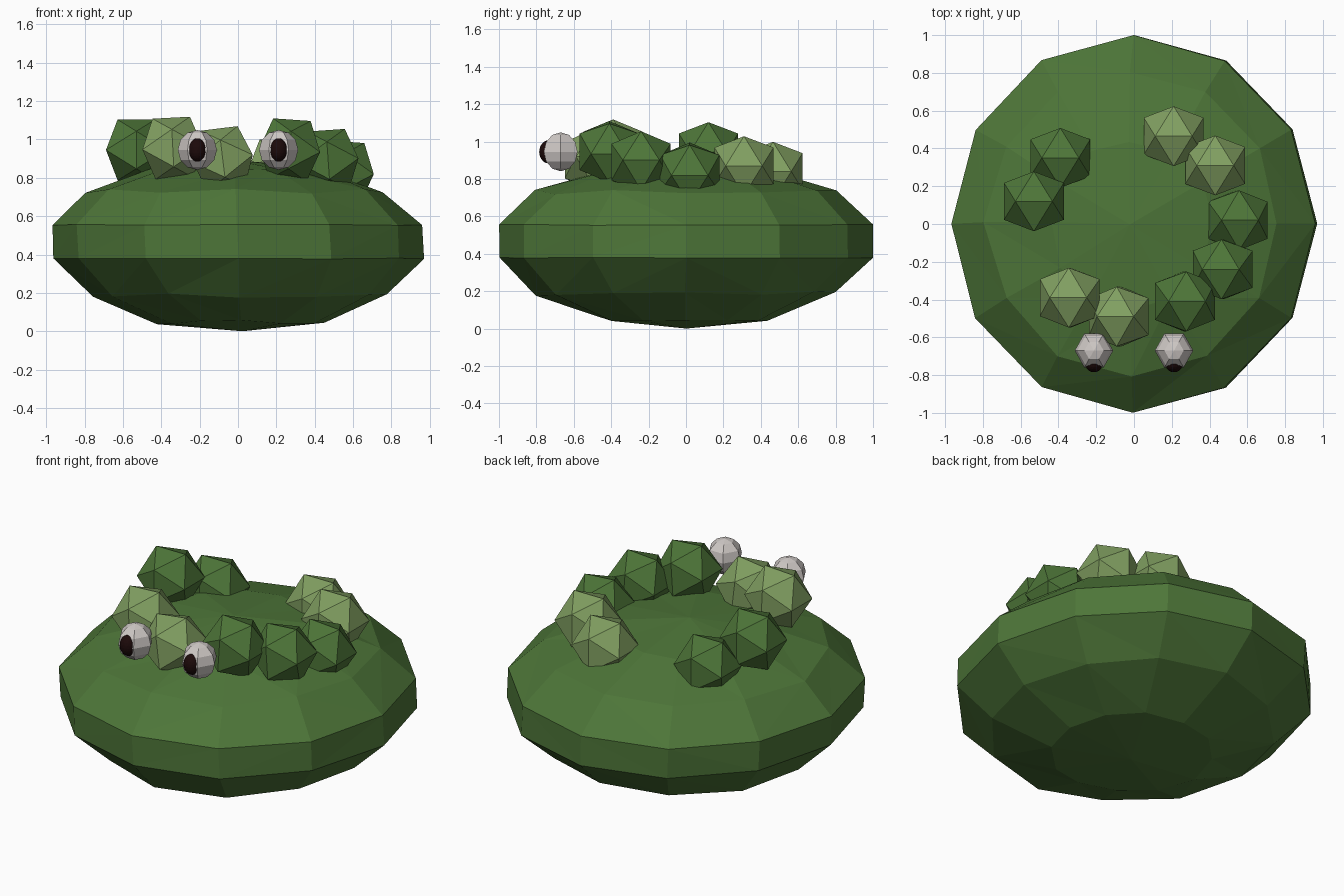
import bpy, bmesh, math, random
from mathutils import Vector, Matrix

random.seed(4)
if "Cube" in bpy.data.objects:
    bpy.data.objects.remove(bpy.data.objects["Cube"], do_unlink=True)


def material(name, rgb):
    m = bpy.data.materials.new(name)
    m.use_nodes = True
    m.diffuse_color = (*rgb, 1)
    m.node_tree.nodes["Principled BSDF"].inputs["Base Color"].default_value = (*rgb, 1)
    return m


moss = material("moss green", (0.075, 0.18, 0.04))
pale = material("pale green", (0.22, 0.35, 0.12))
white = material("eye white", (0.62, 0.58, 0.56))
black = material("pupil black", (0.012, 0.003, 0.003))


def finish(name, bm, mat):
    bmesh.ops.recalc_face_normals(bm, faces=bm.faces)
    mesh = bpy.data.meshes.new(name)
    bm.to_mesh(mesh)
    bm.free()
    mesh.materials.append(mat)
    obj = bpy.data.objects.new(name, mesh)
    bpy.context.collection.objects.link(obj)
    return obj


def place(centre, size, turn):
    return Matrix.Translation(centre) @ Matrix.Diagonal((*size, 1)) @ turn


# Squashed, slightly uneven body, flatter on top than below
bm = bmesh.new()
bmesh.ops.create_uvsphere(bm, u_segments=12, v_segments=7, radius=1)
for v in bm.verts:
    x, y, z = v.co
    height = 0.435 * z if z > 0 else 0.46 * z + 0.025 * (1 - z * z)
    wobble = 0.012 if 0.3 < abs(z) < 0.95 else 0.003
    v.co = Vector((x * 0.99 - 0.02 * z, y * 1.025, 0.46 + height))
    v.co += Vector([random.uniform(-wobble, wobble) for _ in range(3)])
lowest = min(v.co.z for v in bm.verts)
for v in bm.verts:
    v.co.z -= lowest
    v.co.y = max(-1, min(1, v.co.y))
bmesh.ops.triangulate(bm, faces=bm.faces)
finish("body", bm, moss)

# Ring of warts: each has an edge on top running sideways, with a slight roll
warts = [
    (-0.39, 0.35, 0.84, 0, moss), (-0.53, 0.12, 0.945, 0, moss),
    (-0.34, -0.39, 0.955, -3, pale), (-0.08, -0.49, 0.90, -7, pale),
    (0.27, -0.41, 0.945, 4, moss), (0.47, -0.24, 0.89, -4, moss),
    (0.55, 0.02, 0.83, 4, moss), (0.43, 0.31, 0.87, 0, pale),
    (0.21, 0.465, 0.84, 0, pale),
]
edge_up = -math.atan2(1, (1 + math.sqrt(5)) / 2)
for i, (x, y, z, roll, mat) in enumerate(warts):
    bm = bmesh.new()
    bmesh.ops.create_icosphere(bm, subdivisions=1, radius=0.186)
    turn = Matrix.Rotation(edge_up + math.radians(roll), 4, "Y")
    bm.transform(place((x, y, z), (1, 1, 1), turn))
    finish(f"wart_{i + 1}", bm, mat)

# Six-sided eyes with round pupils
quarter = Matrix.Rotation(math.pi / 2, 4, "Z")
for side, s in (("left", 1), ("right", -1)):
    bm = bmesh.new()
    bmesh.ops.create_uvsphere(bm, u_segments=6, v_segments=6, radius=1)
    bm.transform(place((s * 0.212, -0.67, 0.945), (0.102, 0.104, 0.104), quarter))
    finish(side + "_eye", bm, white)
    bm = bmesh.new()
    bmesh.ops.create_icosphere(bm, subdivisions=3, radius=1)
    bm.transform(place((s * 0.212, -0.735, 0.945), (0.048, 0.05, 0.062), quarter))
    finish(side + "_pupil", bm, black)
